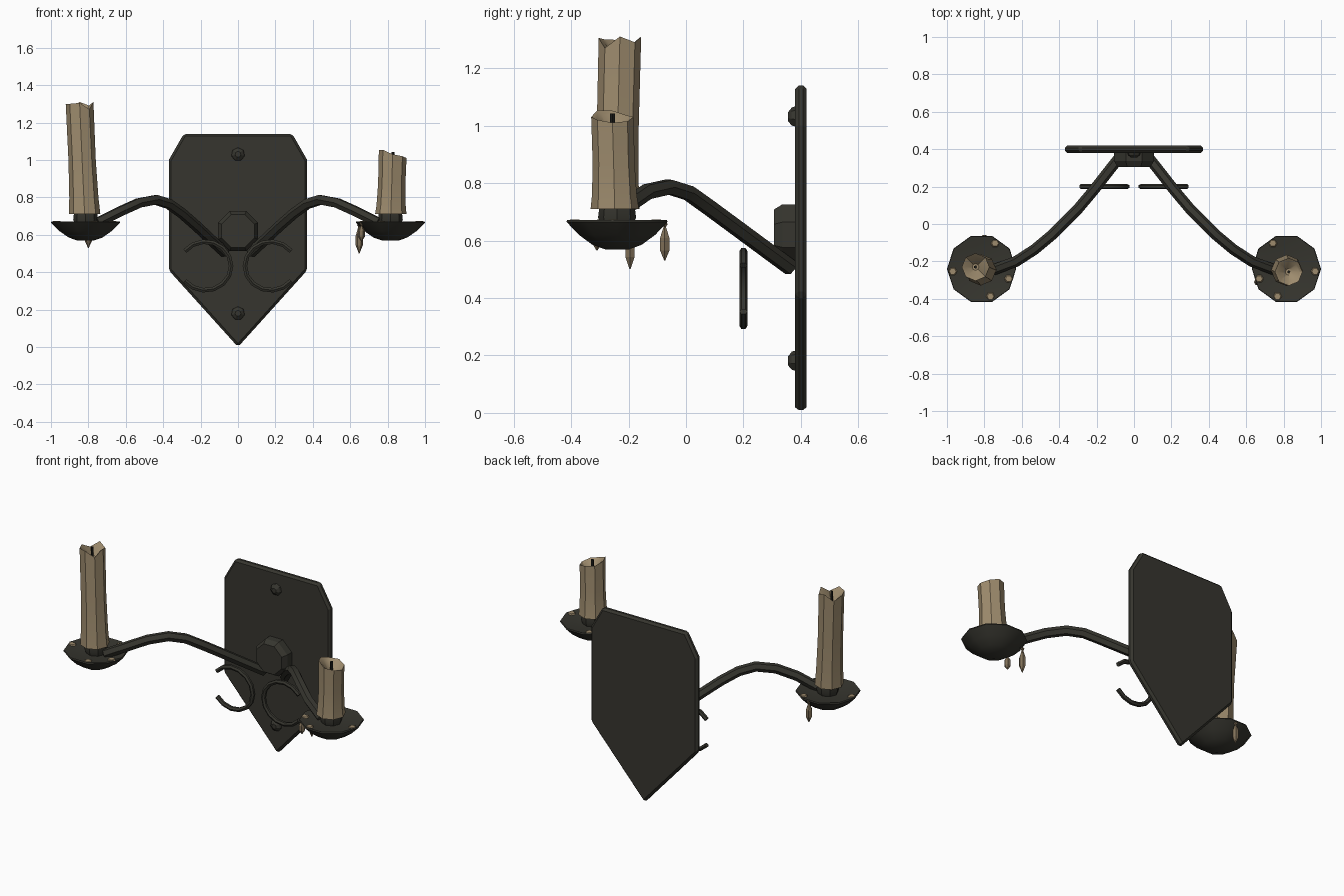
import bpy, bmesh, math
from mathutils import Vector, Matrix

cube = bpy.data.objects.get("Cube")
if cube:
    bpy.data.objects.remove(cube, do_unlink=True)


def material(name, rgb):
    m = bpy.data.materials.new(name)
    m.use_nodes = True
    col = (*rgb, 1)
    m.diffuse_color = col
    bsdf = next(n for n in m.node_tree.nodes if n.type == 'BSDF_PRINCIPLED')
    bsdf.inputs["Base Color"].default_value = col
    return m


IRON = material("dark iron", (0.037, 0.036, 0.028))
WAX = material("tan wax", (0.34, 0.26, 0.155))
CRYSTAL = material("smoky crystal", (0.22, 0.165, 0.10))
WICK = material("charred wick", (0.012, 0.012, 0.010))


def finish(bm, name, mat, smooth=None):
    bmesh.ops.recalc_face_normals(bm, faces=bm.faces)
    mesh = bpy.data.meshes.new(name)
    bm.to_mesh(mesh)
    bm.free()
    ob = bpy.data.objects.new(name, mesh)
    bpy.context.collection.objects.link(ob)
    mesh.materials.append(mat)
    if smooth:
        bpy.ops.object.select_all(action='DESELECT')
        ob.select_set(True)
        bpy.context.view_layer.objects.active = ob
        bpy.ops.object.shade_smooth_by_angle(angle=math.radians(smooth))
    return ob


def loft(name, rings, mat, smooth=None):
    """Skin a list of equally long point rings and close both ends."""
    bm = bmesh.new()
    vs = [[bm.verts.new(p) for p in ring] for ring in rings]
    n = len(vs[0])
    for a, b in zip(vs, vs[1:]):
        for i in range(n):
            j = (i + 1) % n
            bm.faces.new((a[i], a[j], b[j], b[i]))
    bm.faces.new(vs[0][::-1])
    bm.faces.new(vs[-1])
    return finish(bm, name, mat, smooth)


def ring(centre, r, sides, phase=0.0):
    c = Vector(centre)
    return [c + Vector((r * math.cos(t), r * math.sin(t), 0))
            for t in (math.tau * i / sides + phase for i in range(sides))]


def lathe(name, profile, sides, loc, mat, smooth=None, phase=0.0, forward=False):
    """Turn (radius, height) points about z, or about -y when forward."""
    ob = loft(name, [ring((0, 0, z), r, sides, phase) for r, z in profile], mat, smooth)
    turn = Matrix.Rotation(math.radians(90), 4, 'X') if forward else Matrix()
    ob.data.transform(Matrix.Translation(loc) @ turn)
    return ob


def sweep(name, points, radius, mat, smooth):
    """Six-sided bar along a path."""
    cu = bpy.data.curves.new(name, 'CURVE')
    cu.dimensions = '3D'
    cu.bevel_depth = radius
    cu.bevel_resolution = 1
    cu.use_fill_caps = True
    sp = cu.splines.new('POLY')
    sp.points.add(len(points) - 1)
    for p, co in zip(sp.points, points):
        p.co = (*co, 1)
    cu.materials.append(mat)
    ob = bpy.data.objects.new(name, cu)
    bpy.context.collection.objects.link(ob)
    bpy.ops.object.select_all(action='DESELECT')
    ob.select_set(True)
    bpy.context.view_layer.objects.active = ob
    bpy.ops.object.convert(target='MESH')
    bpy.ops.object.shade_smooth_by_angle(angle=math.radians(smooth))


# Wall plate: shield outline with chamfered rim
half = [(0.37, 0.41), (0.37, 1.0), (0.29, 1.14)]
outline = [(0, 0)] + half + [(-x, z) for x, z in reversed(half)]
plate = loft("wall_plate", [[(x, y, z) for x, z in outline] for y in (0.38, 0.42)], IRON)
bev = plate.modifiers.new("chamfer", 'BEVEL')
bev.width = 0.013
bev.segments = 1

# Central boss and two rivets
lathe("boss", [(0.115, 0), (0.115, 0.045), (0.095, 0.075)], 8, (0, 0.381, 0.62),
      IRON, phase=math.pi / 8, forward=True)
for name, z in (("upper_rivet", 1.03), ("lower_rivet", 0.18)):
    lathe(name, [(0.037, 0), (0.033, 0.013), (0.016, 0.026)], 7, (0, 0.381, z),
          IRON, phase=math.pi / 2, forward=True)


def candle(side, x, y, z_top, lean, rim):
    """Slightly leaning candle with a ragged, hollow top and a wick."""
    n = len(rim)
    base = Vector((x, y, 0.71))
    top = Vector((x + lean[0], y + lean[1], z_top))
    rings = [ring(base.lerp(top, f), r, n)
             for f, r in ((0, 0.084), (0.15, 0.078), (0.5, 0.073))]
    edge = ring(top, 0.074, n)
    rings.append([p + Vector((0, 0, dz)) for p, dz in zip(edge, rim)])
    inner = ring(top, 0.055, n)
    rings.append([p + Vector((0, 0, dz - 0.015)) for p, dz in zip(inner, rim)])
    rings.append(ring(top - Vector((0, 0, 0.05)), 0.018, n))
    loft(side + "_candle", rings, WAX, 40)
    lathe(side + "_wick", [(0.009, -0.06), (0.009, 0.012)], 5, top, WICK)


def crystal(name, x, y, low, high):
    """Faceted hanging drop with a small bead above."""
    h = high - low
    lathe(name, [(0.002, 0), (0.019, 0.3 * h), (0.019, 0.65 * h), (0.004, h)],
          6, (x, y, low), CRYSTAL)
    lathe(name + "_bead", [(0.003, 0), (0.012, 0.012), (0.003, 0.024)],
          6, (x, y, high - 0.005), CRYSTAL)


arm_path = [(0.07, 0.365, 0.505), (0.13, 0.29, 0.56), (0.22, 0.175, 0.645),
            (0.30, 0.08, 0.715), (0.37, 0.01, 0.765), (0.44, -0.06, 0.787),
            (0.53, -0.135, 0.77), (0.63, -0.20, 0.725), (0.75, -0.245, 0.665)]
DISH_X, DISH_Y = 0.815, -0.24

for side, s in (("left", 1), ("right", -1)):
    # Curved arm
    sweep(side + "_arm", [(s * x, y, z) for x, y, z in arm_path], 0.029, IRON, 30)

    # Open scroll in front of the plate
    arc = [math.radians(38 + 284 * i / 12) for i in range(13)]
    sweep(side + "_scroll", [(s * (0.175 + 0.138 * math.cos(a)), 0.2,
                              0.433 + 0.13 * math.sin(a)) for a in arc], 0.014, IRON, 30)

    # Drip dish and candle cup
    spot = (s * DISH_X, DISH_Y, 0)
    lathe(side + "_dish", [(0.04, 0.568), (0.09, 0.585), (0.14, 0.62), (0.185, 0.665),
                           (0.182, 0.672), (0.08, 0.655)], 10, spot, IRON, 35)
    lathe(side + "_cup", [(0.055, 0.65), (0.066, 0.68), (0.062, 0.715)], 8, spot, IRON, 35)

    # Wax drips around the dish rim
    for k, deg in enumerate((-5, 118, 200, 252)):
        a = math.radians(deg)
        lathe(f"{side}_drip_{k + 1}", [(0.024, 0.667), (0.018, 0.674)], 6,
              (s * (DISH_X + 0.155 * math.cos(a)), DISH_Y + 0.155 * math.sin(a), 0), WAX)

# Short candle on the left, tall candle on the right
candle("left", 0.817, -0.248, 1.03, (0.01, -0.008),
       (-0.02, -0.015, 0.0, 0.005, 0.022, 0.024, 0.0, -0.01))
candle("right", -0.82, -0.245, 1.29, (-0.027, 0.015),
       (0.02, 0.0, 0.02, -0.02, 0.008, 0.01, 0.015, -0.02))

# Hanging crystals
crystal("left_crystal_long", 0.648, -0.195, 0.50, 0.645)
crystal("left_crystal_short", 0.66, -0.31, 0.565, 0.65)
crystal("right_crystal", -0.80, -0.074, 0.53, 0.65)
